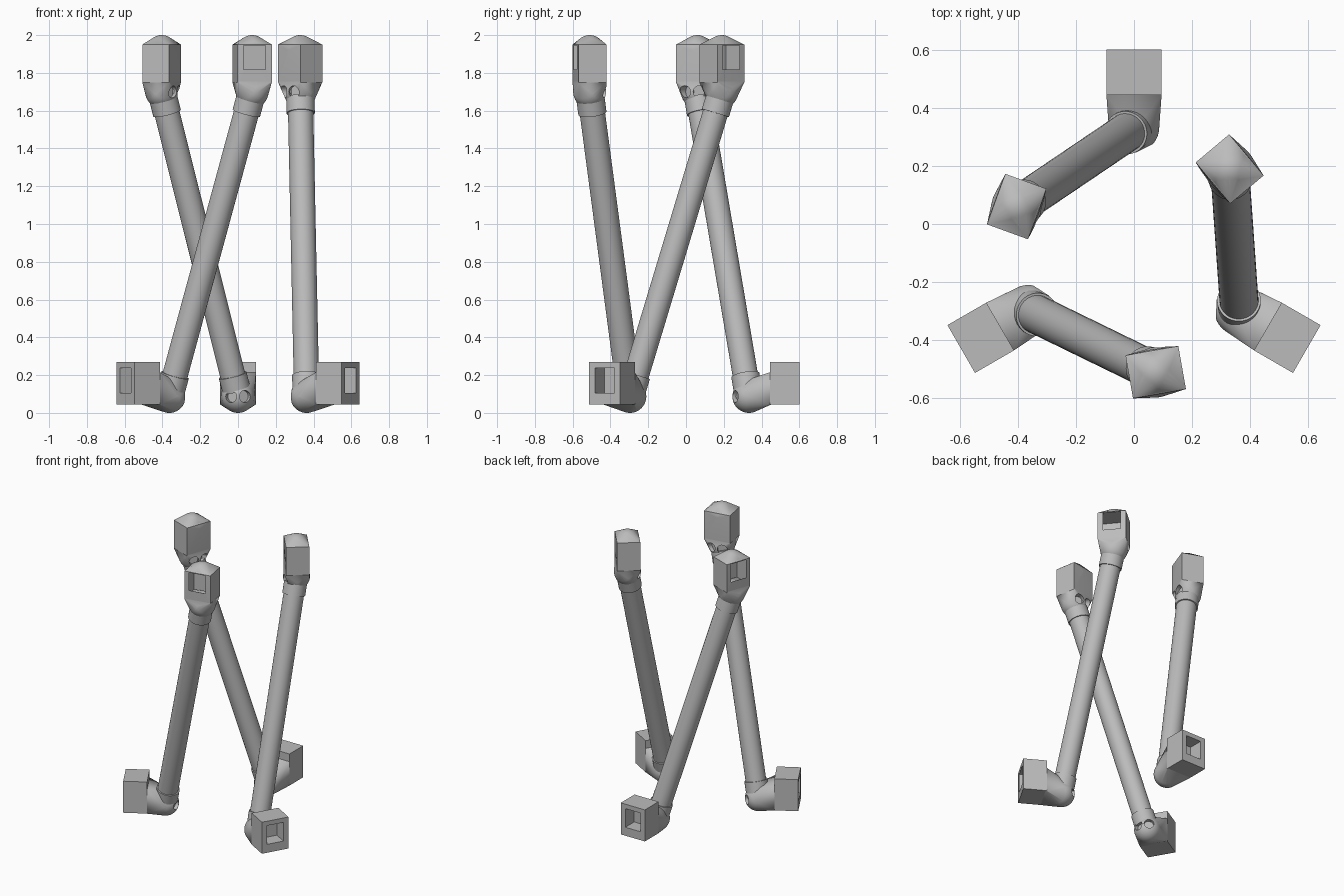
import bpy, bmesh
from math import radians, cos, sin, pi
from mathutils import Matrix, Vector

cube = bpy.data.objects.get("Cube")
if cube:
    bpy.data.objects.remove(cube, do_unlink=True)

grey = bpy.data.materials.new("plain_grey")
grey.use_nodes = True
COLOUR = (0.5, 0.5, 0.5, 1)
grey.diffuse_color = COLOUR
grey.node_tree.nodes["Principled BSDF"].inputs["Base Color"].default_value = COLOUR

CENTRE = Vector((0, -0.087, 0))      # axis of the three-fold symmetry
FOOT, HEAD = 0.0, radians(70)        # bearing of each bracket from its leg
JOINT_R = 0.087


def polar(r, z, angle, side=0.0):
    """Point at radius r along a bearing, shifted sideways."""
    return Matrix.Rotation(angle, 3, 'Z') @ Vector((r, side, z))


def box(bm, angle, r, half, z):
    """Box facing outward along a bearing; r and z are (low, high)."""
    size = (r[1] - r[0], 2 * half, z[1] - z[0])
    m = Matrix.Rotation(angle, 4, 'Z') @ Matrix.Translation((sum(r) / 2, 0, sum(z) / 2))
    bmesh.ops.create_cube(bm, size=1, matrix=m @ Matrix.Diagonal((*size, 1)))


def ball(bm, centre, radius):
    bmesh.ops.create_uvsphere(bm, u_segments=40, v_segments=24, radius=radius,
                              matrix=Matrix.Translation(centre))


def rod(bm, a, b, radius, segments=40):
    d = b - a
    m = Matrix.Translation((a + b) / 2) @ d.to_track_quat('Z', 'Y').to_matrix().to_4x4()
    bmesh.ops.create_cone(bm, cap_ends=True, segments=segments, radius1=radius,
                          radius2=radius, depth=d.length, matrix=m)


def hull(bm):
    res = bmesh.ops.convex_hull(bm, input=bm.verts)
    junk = {g for g in res["geom_interior"] + res["geom_unused"]
            if isinstance(g, bmesh.types.BMVert)}
    bmesh.ops.delete(bm, geom=list(junk), context='VERTS')
    bmesh.ops.dissolve_limit(bm, angle_limit=0.002, verts=bm.verts, edges=bm.edges)
    bmesh.ops.recalc_face_normals(bm, faces=bm.faces)


def finish(bm, name):
    mesh = bpy.data.meshes.new(name)
    bm.to_mesh(mesh)
    bm.free()
    mesh.materials.append(grey)
    ob = bpy.data.objects.new(name, mesh)
    bpy.context.collection.objects.link(ob)
    return ob


def activate(ob):
    bpy.ops.object.select_all(action='DESELECT')
    ob.select_set(True)
    bpy.context.view_layer.objects.active = ob


def carve(ob, bm):
    """Subtract the cutter geometry from the object."""
    cutter = finish(bm, "cutter")
    cutter.hide_render = True
    mod = ob.modifiers.new("carve", 'BOOLEAN')
    mod.operation, mod.solver, mod.object = 'DIFFERENCE', 'EXACT', cutter
    activate(ob)
    bpy.ops.object.modifier_apply(modifier=mod.name)
    bpy.data.objects.remove(cutter, do_unlink=True)


def make_socket(name, angle, r, half, z, pocket_z, dome=None):
    """Block with a rectangular pocket in its outer face."""
    bm = bmesh.new()
    box(bm, angle, r, half, z)
    if dome:
        ball(bm, *dome)
        hull(bm)
    ob = finish(bm, name)
    bm = bmesh.new()
    box(bm, angle, (r[1] - 0.1, r[1] + 0.05), 0.059, pocket_z)
    carve(ob, bm)
    return ob


def make_elbow(name, angle, joint, slab):
    """Rounded joint blended into its block, with two screw holes."""
    bm = bmesh.new()
    ball(bm, joint, JOINT_R)
    box(bm, angle, *slab)
    hull(bm)
    ob = finish(bm, name)
    bm = bmesh.new()
    for spread in (-27, 27):
        d = polar(1, 0, angle + pi + radians(spread))
        rod(bm, joint + d * 0.055, joint + d * 0.15, 0.032, 24)
    carve(ob, bm)
    return ob


foot_joint = polar(0.42, JOINT_R, FOOT)
head_joint = polar(0.43, 1.70, HEAD)
axis = (head_joint - foot_joint).normalized()

# Blocks and elbows at both ends
parts = [
    make_socket("foot_socket", FOOT, (0.532, 0.687), 0.095, (0.045, 0.27), (0.105, 0.238)),
    make_elbow("foot_elbow", FOOT, foot_joint, ((0.532, 0.54), 0.095, (0.045, 0.215))),
    make_socket("head_socket", HEAD, (0.355, 0.505), 0.0925, (1.75, 1.95), (1.818, 1.945),
                dome=(polar(0.43, 1.92, HEAD), 0.08)),
    make_elbow("head_elbow", HEAD, head_joint, ((0.355, 0.505), 0.0925, (1.75, 1.755))),
]

# Collars around the tube ends, and the tube itself
for name, start, d in (("foot_collar", foot_joint, axis), ("head_collar", head_joint, -axis)):
    bm = bmesh.new()
    rod(bm, start + d * 0.035, start + d * 0.118, 0.075)
    parts.append(finish(bm, name))
bm = bmesh.new()
rod(bm, foot_joint + axis * 0.05, head_joint - axis * 0.05, 0.067)
parts.append(finish(bm, "leg_tube"))

for ob in parts:
    activate(ob)
    bpy.ops.object.shade_smooth_by_angle(angle=radians(25))

# Three legs around the vertical axis
for prefix, bearing in (("back", 90), ("right", 210), ("left", 330)):
    place = Matrix.Translation(CENTRE) @ Matrix.Rotation(radians(bearing), 4, 'Z')
    for part in parts:
        ob = part if prefix == "left" else part.copy()
        if ob is not part:
            bpy.context.collection.objects.link(ob)
        ob.name = prefix + "_" + part.name.split(".")[0]
        ob.matrix_world = place
